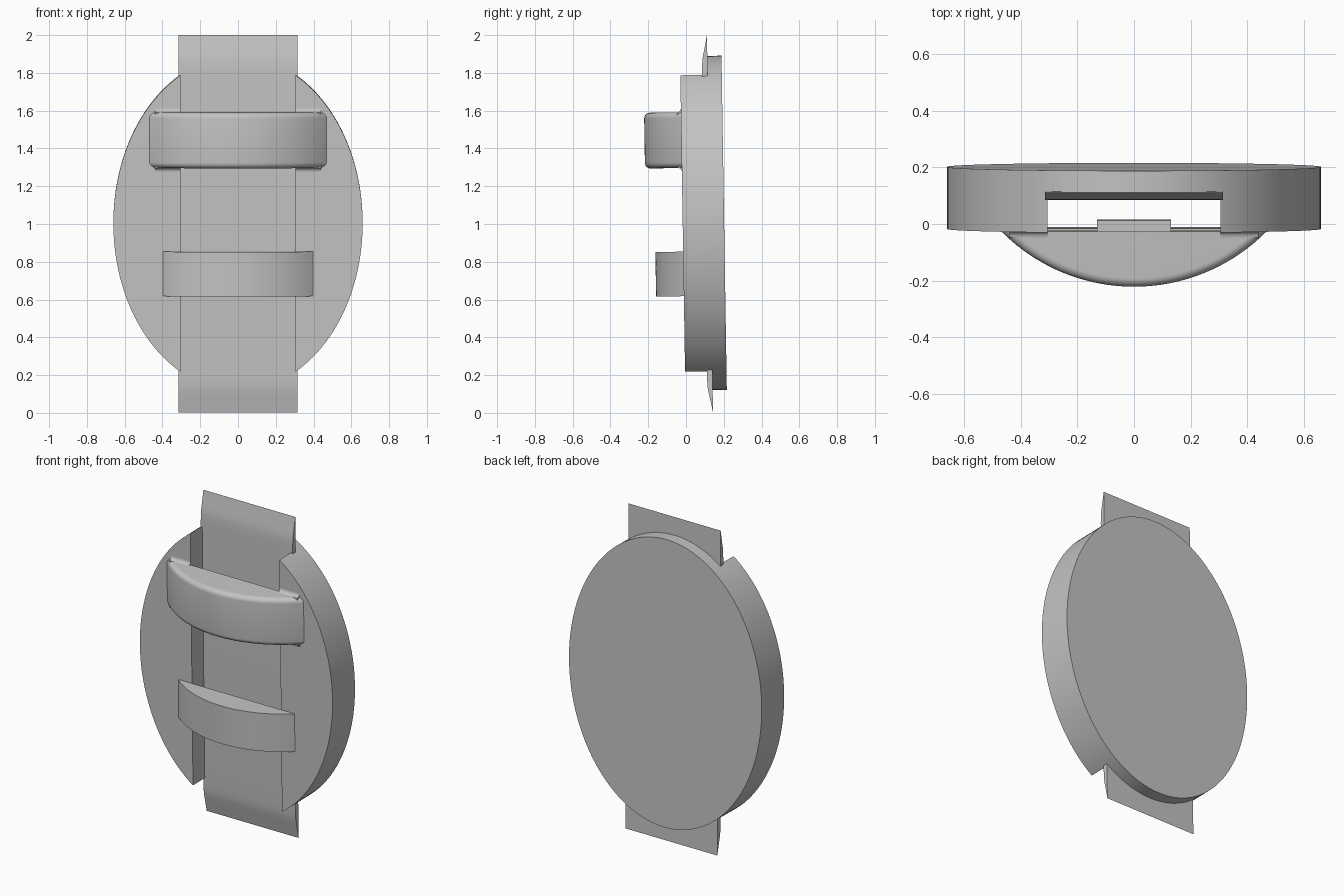
import bpy, bmesh, math
from mathutils import Matrix

if "Cube" in bpy.data.objects:
    bpy.data.objects.remove(bpy.data.objects["Cube"])

grey = bpy.data.materials.new("plain grey")
grey.use_nodes = True
grey.diffuse_color = (0.55, 0.55, 0.55, 1)
grey.node_tree.nodes["Principled BSDF"].inputs["Base Color"].default_value = (0.55, 0.55, 0.55, 1)

# The whole piece leans slightly forward about its middle
MID = Matrix.Translation((0, 0, 1))
LEAN = MID @ Matrix.Rotation(0.016, 4, "X") @ MID.inverted()
FRONT, FLOOR, BACK = -0.0175, 0.12, 0.202


def loft(name, rows):
    """Skin a list of matching closed rings and cap both ends."""
    bm = bmesh.new()
    rings = [[bm.verts.new(p) for p in row] for row in rows]
    n = len(rings[0])
    for a, b in zip(rings, rings[1:]):
        for i in range(n):
            j = (i + 1) % n
            bm.faces.new((a[i], a[j], b[j], b[i]))
    bm.faces.new(rings[0])
    bm.faces.new(rings[-1])
    bmesh.ops.recalc_face_normals(bm, faces=bm.faces)
    bm.transform(LEAN)
    mesh = bpy.data.meshes.new(name)
    bm.to_mesh(mesh)
    bm.free()
    mesh.materials.append(grey)
    obj = bpy.data.objects.new(name, mesh)
    bpy.context.collection.objects.link(obj)
    return obj


def along_x(name, profile, x0, x1):
    return loft(name, [[(x, y, z) for y, z in profile] for x in (x0, x1)])


def block(name, half, y0, y1, z0, z1):
    return along_x(name, [(y0, z0), (y1, z0), (y1, z1), (y0, z1)], -half, half)


def smooth(obj):
    bpy.ops.object.select_all(action="DESELECT")
    obj.select_set(True)
    bpy.context.view_layer.objects.active = obj
    bpy.ops.object.shade_smooth_by_angle(angle=math.radians(30))


def band(name, half, sag, z0, z1, r=0.0):
    """Bowed solid band with a flat back and optionally rounded edges."""
    radius = (half ** 2 + sag ** 2) / (2 * sag)
    centre = FRONT + radius - sag
    steps = [i / 6 * math.pi / 2 for i in range(7)] if r else [0]
    levels = [(r * (1 - math.sin(a)), z0 + r * (1 - math.cos(a))) for a in steps]
    levels += [(d, z0 + z1 - z) for d, z in reversed(levels)]
    rows = []
    for inset, z in levels:
        R = radius - inset
        end = math.acos((radius - sag) / R)
        angles = [end * (i / 20 - 1) for i in range(41)]
        rows.append([(R * math.sin(a), centre - R * math.cos(a), z) for a in angles])
    obj = loft(name, rows)
    smooth(obj)
    return obj


# Oval body with a channel cut down its front
turn = [2 * math.pi * i / 128 for i in range(128)]
body = loft("oval_body", [[(0.66 * math.cos(a), y, 1.003 + 0.885 * math.sin(a)) for a in turn]
                          for y in (FRONT, BACK)])
cutter = block("channel_cutter", 0.305, -0.5, FLOOR, -0.5, 2.5)
cutter.hide_render = True
cut = body.modifiers.new("channel", "BOOLEAN")
cut.operation = "DIFFERENCE"
cut.solver = "EXACT"
cut.object = cutter
bpy.context.view_layer.objects.active = body
bpy.ops.object.modifier_apply(modifier=cut.name)
bpy.data.objects.remove(cutter)
smooth(body)

# Strap lying in the channel, its ends thinning to an edge
taper = [(0.127, 2.0), (0.113, 1.93), (0.104, 1.89), (0.1, 1.86), (0.098, 1.81)]
strap = along_x("strap", taper + [(y, 2 - z) for y, z in reversed(taper)], -0.315, 0.315)
smooth(strap)

# Two bowed bands across the strap
band("upper_band", 0.468, 0.195, 1.297, 1.592, 0.03)
band("lower_band", 0.398, 0.147, 0.618, 0.854)
block("upper_band_tab", 0.13, FRONT - 0.01, 0.022, 1.34, 1.55)

# Small fillets where the upper band meets the body
curve = [(0.02 * (1 - math.cos(i * math.pi / 8)), 0.02 * (1 - math.sin(i * math.pi / 8)))
         for i in range(5)]
for side in (-1, 1):
    for label, z, up in (("top", 1.592, 1), ("bottom", 1.297, -1)):
        profile = [(FRONT - d, z + up * h) for d, h in curve]
        profile += [(FRONT - 0.02, z - up * 0.03), (FRONT, z - up * 0.03)]
        x0, x1 = sorted((side * 0.305, side * 0.44))
        smooth(along_x(f"{label}_fillet", profile, x0, x1))
